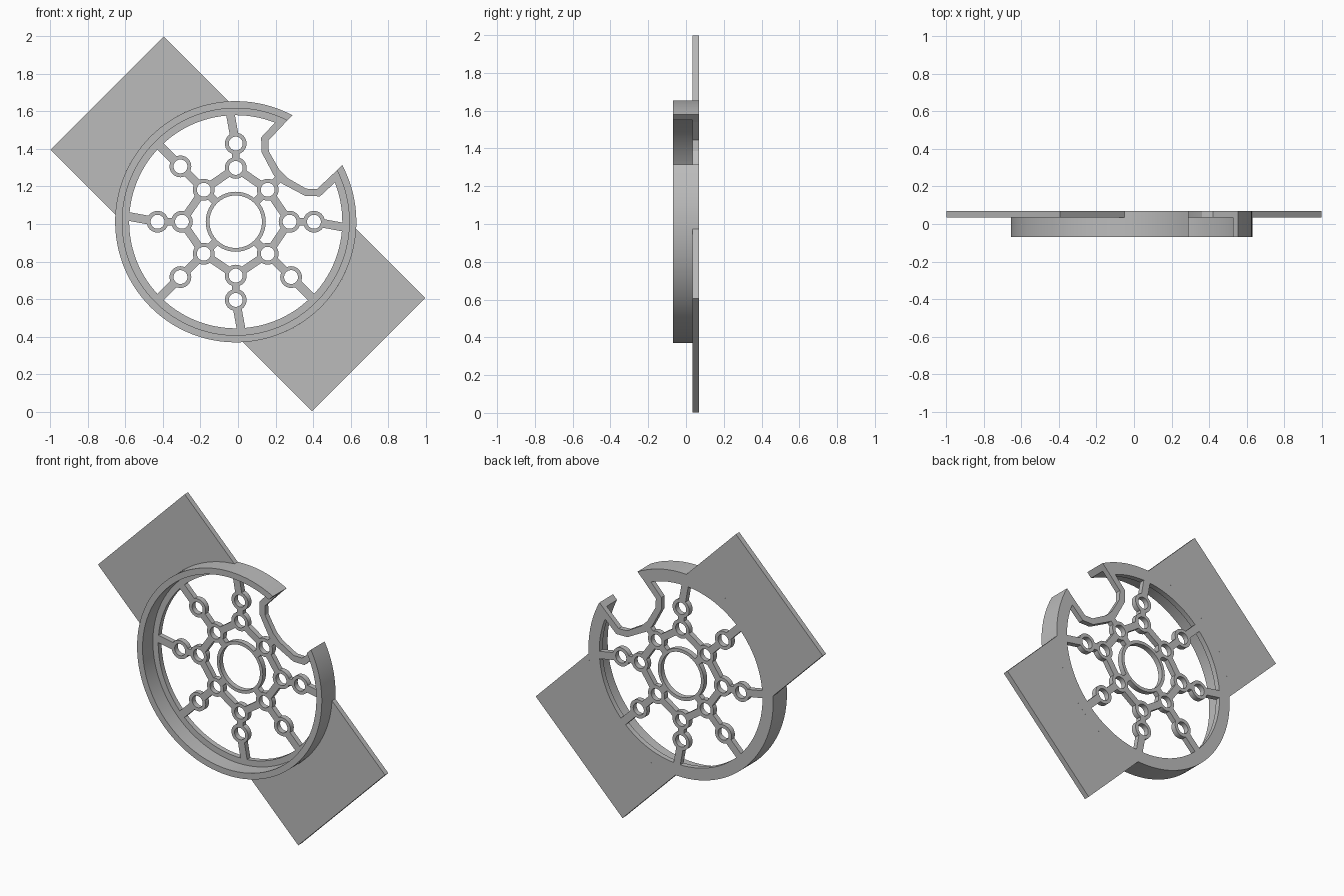
import bpy, bmesh, math
from mathutils import Vector

if "Cube" in bpy.data.objects:
    bpy.data.objects.remove(bpy.data.objects["Cube"])

grey = bpy.data.materials.new("plain_grey")
grey.use_nodes = True
grey.diffuse_color = (0.5, 0.5, 0.5, 1)
grey.node_tree.nodes["Principled BSDF"].inputs["Base Color"].default_value = (0.5, 0.5, 0.5, 1)

CENTRE = Vector((-0.012, 1.012))        # hub centre in x, z
FRONT, MID, BACK = -0.068, 0.035, 0.068
R_OUT, R_WALL, R_LIP = 0.643, 0.605, 0.568
NOTCH = 0.187                           # half width of the notch
U = Vector((1, 1)).normalized()         # direction of the notch
V = Vector((-1, 1)).normalized()        # direction of the plates


def polar(r, deg):
    a = math.radians(deg)
    return Vector((r * math.cos(a), r * math.sin(a)))


def loft(name, sections, closed=False):
    """Skin a row of equal cross-sections; each point is (Vector(x, z), y)."""
    bm = bmesh.new()
    rows = [[bm.verts.new((CENTRE.x + p.x, y, CENTRE.y + p.y)) for p, y in s]
            for s in sections]
    n = len(rows[0])
    pairs = list(zip(rows, rows[1:]))
    if closed:
        pairs.append((rows[-1], rows[0]))
    else:
        bm.faces.new(rows[0])
        bm.faces.new(rows[-1])
    for a, b in pairs:
        for i in range(n):
            j = (i + 1) % n
            bm.faces.new((a[i], a[j], b[j], b[i]))
    bmesh.ops.recalc_face_normals(bm, faces=bm.faces)
    mesh = bpy.data.meshes.new(name)
    bm.to_mesh(mesh)
    bm.free()
    mesh.materials.append(grey)
    ob = bpy.data.objects.new(name, mesh)
    bpy.context.collection.objects.link(ob)
    bpy.ops.object.select_all(action='DESELECT')
    ob.select_set(True)
    bpy.context.view_layer.objects.active = ob
    bpy.ops.object.shade_smooth_by_angle(angle=math.radians(25))
    return ob


def strip(name, side_a, side_b, closed=False):
    """Thin flat band between two edges."""
    return loft(name, [[(a, MID), (b, MID), (b, BACK), (a, BACK)]
                       for a, b in zip(side_a, side_b)], closed)


def annulus(name, centre, r_in, r_out, segments):
    angles = [360 * i / segments for i in range(segments)]
    strip(name, [centre + polar(r_in, a) for a in angles],
          [centre + polar(r_out, a) for a in angles], True)


def bar(name, a, b, width=0.042, trim_a=0.05, trim_b=0.05):
    d = (b - a).normalized()
    a, b = a + d * trim_a, b - d * trim_b
    side = Vector((-d.y, d.x)) * width / 2
    strip(name, [a + side, b + side], [a - side, b - side])


# Rim: an L-shaped section swept round, open at the notch
profile = [(R_OUT, FRONT), (R_OUT, BACK), (R_LIP, BACK),
           (R_LIP, MID), (R_WALL, MID), (R_WALL, FRONT)]
STEPS = 96
sections = []
for i in range(STEPS + 1):
    row = []
    for r, y in profile:
        gap = math.degrees(math.asin(NOTCH / r))
        row.append((polar(r, 45 + gap + (360 - 2 * gap) * i / STEPS), y))
    sections.append(row)
loft("rim", sections)

# Mounting plates, cut to the round rim
HALF = 0.427
for name, sign, end in (("upper_plate", 1, 0.969), ("lower_plate", -1, 1.002)):
    across = [HALF * (i / 12 - 1) for i in range(25)]
    strip(name,
          [U * a + V * sign * math.sqrt(R_OUT ** 2 - a * a) for a in across],
          [U * a + V * sign * end for a in across])

# Strap bordering the notch, mirrored about its axis
notch_side = [(0.56, NOTCH), (0.43, 0.183), (0.39, 0.141), (0.36, 0.03)]
web_side = [(0.56, 0.227), (0.414, 0.222), (0.36, 0.167), (0.318, 0.03)]


def mirrored(half):
    full = half + [(u, -v) for u, v in reversed(half)]
    return [U * u + V * v for u, v in full]


strip("notch_strap", mirrored(notch_side), mirrored(web_side))

# Hub ring
HUB = 0.16
annulus("hub_ring", Vector((0, 0)), 0.14, HUB, 64)

# Bosses and the web joining them
inner = [polar(0.241 if k % 2 else 0.287, 45 * k) for k in range(8)]
outer = [polar(0.417, 45 * k) for k in range(8)]
for k in range(8):
    annulus(f"inner_boss_{k}", inner[k], 0.037, 0.058, 32)
    bar(f"web_link_{k}", inner[k], inner[(k + 1) % 8])
    if k % 2:
        bar(f"hub_link_{k}", polar(HUB - 0.01, 45 * k), inner[k], trim_a=0)
    if k == 1:
        bar("strap_link", inner[k], polar(0.33, 45), trim_b=0)
        continue
    annulus(f"outer_boss_{k}", outer[k], 0.037, 0.058, 32)
    bar(f"boss_link_{k}", inner[k], outer[k])
    # axis spokes lean towards the plates
    lean = 0 if k % 2 else (3 if k in (2, 6) else -3)
    bar(f"rim_spoke_{k}", outer[k], polar(0.585, 45 * k + lean), 0.046, trim_b=0)
